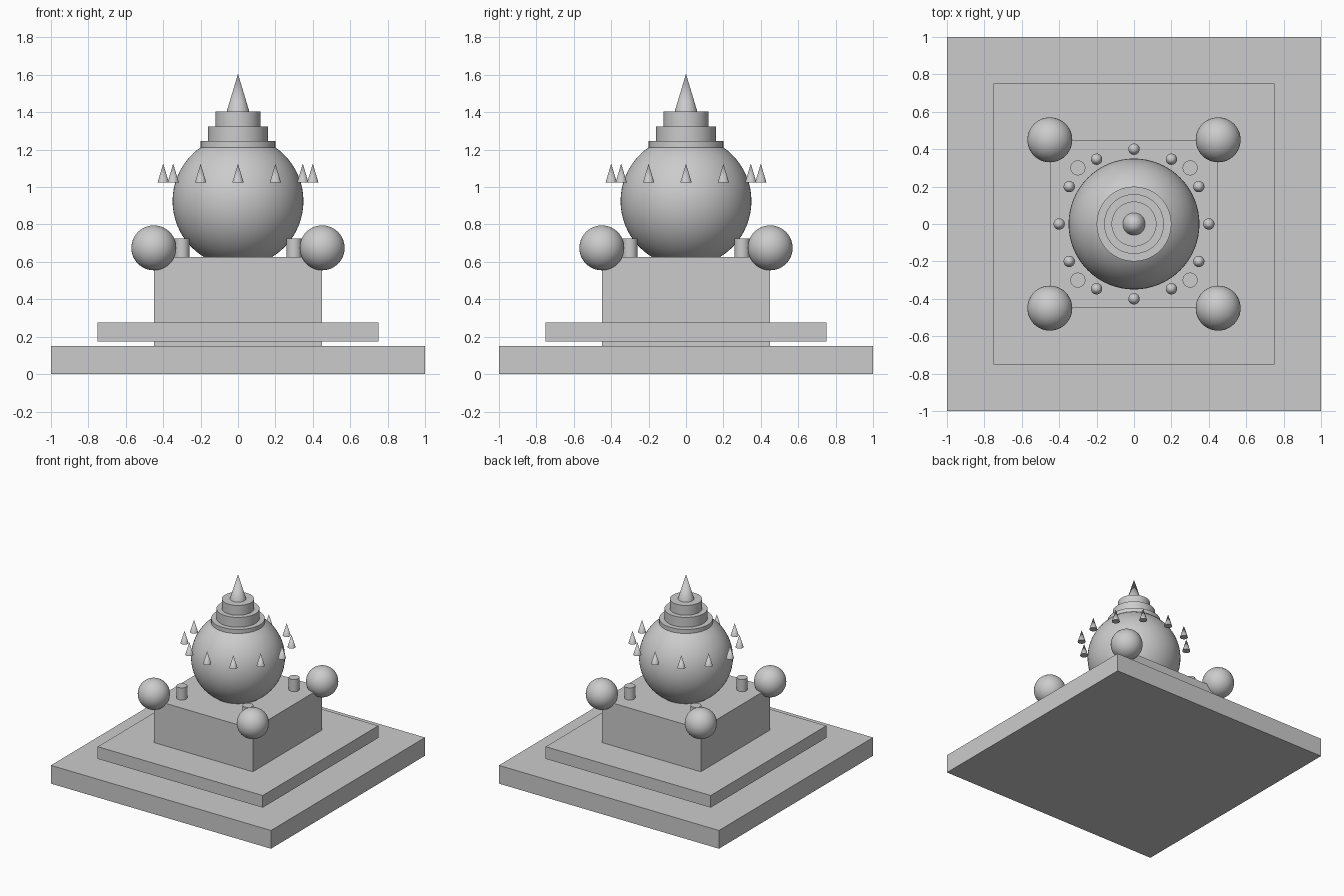
import bpy
from math import cos, sin, radians

if "Cube" in bpy.data.objects:
    bpy.data.objects.remove(bpy.data.objects["Cube"], do_unlink=True)

stone = bpy.data.materials.new("grey_stone")
stone.use_nodes = True
GREY = (0.6, 0.6, 0.6, 1)
stone.diffuse_color = GREY
stone.node_tree.nodes["Principled BSDF"].inputs["Base Color"].default_value = GREY


def finish(name, smooth=True):
    obj = bpy.context.object
    obj.name = name
    obj.data.materials.append(stone)
    if smooth:
        bpy.ops.object.shade_smooth_by_angle(angle=radians(40))
    return obj


def slab(name, half, z0, z1):
    bpy.ops.mesh.primitive_cube_add(size=1, location=(0, 0, (z0 + z1) / 2))
    bpy.context.object.scale = (2 * half, 2 * half, z1 - z0)
    bpy.ops.object.transform_apply(location=False, rotation=False, scale=True)
    return finish(name, smooth=False)


def ball(name, r, loc):
    bpy.ops.mesh.primitive_uv_sphere_add(segments=64, ring_count=32, radius=r, location=loc)
    return finish(name)


def post(name, r, x, y, z0, z1, top=None):
    """Upright cylinder, or a cone when a top radius is given."""
    bpy.ops.mesh.primitive_cone_add(vertices=48, radius1=r, radius2=r if top is None else top,
                                    depth=z1 - z0, location=(x, y, (z0 + z1) / 2))
    return finish(name)


# Stepped square plinth and central block
slab("base_slab", 1.0, 0, 0.15)
slab("middle_slab", 0.75, 0.175, 0.275)
slab("central_block", 0.45, 0.125, 0.625)

# Dome
ball("dome", 0.35, (0, 0, 0.925))

# Stacked rings and spire on the dome
for i, r in enumerate((0.2, 0.16, 0.12)):
    z = 1.165 + 0.08 * i
    post(f"crown_ring_{i + 1}", r, 0, 0, z, z + 0.08)
post("spire", 0.06, 0, 0, 1.405, 1.605, top=0)

# Corner balls and short posts
for side, sx in (("left", 1), ("right", -1)):
    for end, sy in (("front", -1), ("back", 1)):
        ball(f"corner_ball_{end}_{side}", 0.12, (0.45 * sx, 0.45 * sy, 0.675))
        post(f"short_post_{end}_{side}", 0.04, 0.3 * sx, 0.3 * sy, 0.625, 0.725)

# Ring of small spikes around the dome
for i in range(12):
    a = radians(30 * i)
    post(f"spike_{i + 1}", 0.03, 0.4 * cos(a), 0.4 * sin(a), 1.025, 1.125, top=0)
